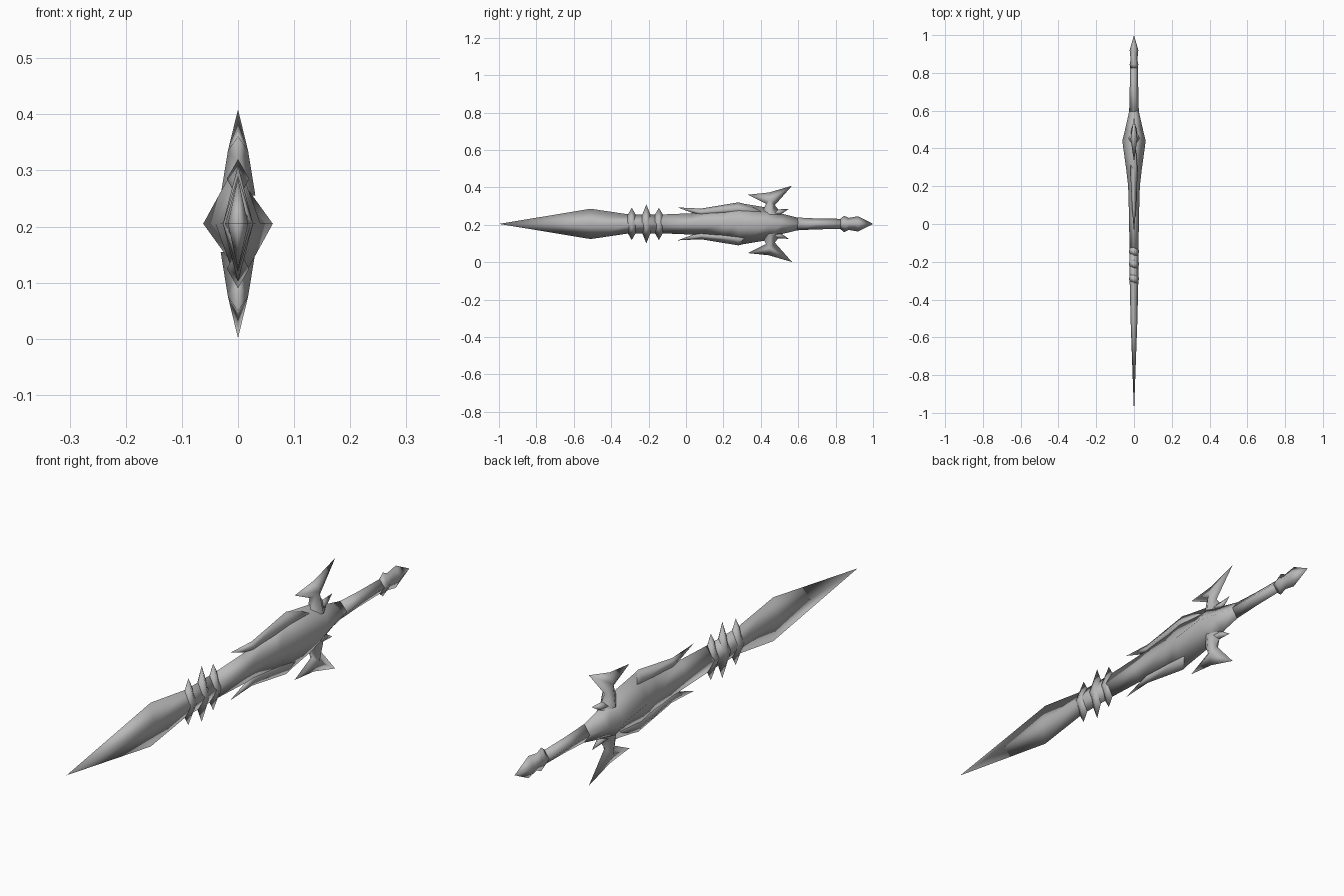
import bpy, bmesh

if "Cube" in bpy.data.objects:
    bpy.data.objects.remove(bpy.data.objects["Cube"])

ZC = 0.205  # height of the long axis

steel = bpy.data.materials.new("grey steel")
steel.use_nodes = True
grey = (0.48, 0.48, 0.48, 1)
steel.diffuse_color = grey
steel.node_tree.nodes["Principled BSDF"].inputs["Base Color"].default_value = grey


def finish(name, bm):
    bmesh.ops.recalc_face_normals(bm, faces=bm.faces)
    for f in bm.faces:
        f.smooth = True
    me = bpy.data.meshes.new(name)
    bm.to_mesh(me)
    bm.free()
    me.materials.append(steel)
    ob = bpy.data.objects.new(name, me)
    bpy.context.collection.objects.link(ob)
    return ob


def loft(name, sections, sign=1):
    """Diamond sections (y, half x, half z, z offset); zero size makes a point."""
    bm = bmesh.new()
    rings = []
    for y, hx, hz, oz in sections:
        c = ZC + sign * oz
        if hx == 0 and hz == 0:
            rings.append([bm.verts.new((0, y, c))] * 4)
        else:
            rings.append([bm.verts.new(p) for p in
                          ((hx, y, c), (0, y, c + hz), (-hx, y, c), (0, y, c - hz))])
    for a, b in zip(rings, rings[1:]):
        for i in range(4):
            j = (i + 1) % 4
            bm.faces.new(list(dict.fromkeys((a[i], a[j], b[j], b[i]))))
    for r in (rings[0], rings[-1]):
        if r[0] is not r[1]:
            bm.faces.new(r)
    return finish(name, bm)


def axis(points):
    return [(y, hx, hz, 0) for y, hx, hz in points]


# Spear-shaped blade and shaft
loft("blade", axis([(-1, 0, 0), (-0.51, 0.018, 0.081), (-0.30, 0.023, 0.05),
                    (-0.12, 0.024, 0.05)]))

# Three sharp collars
for i, (y, h) in enumerate(((-0.29, 0.086), (-0.212, 0.104), (-0.145, 0.086))):
    loft(f"collar_{i + 1}", axis([(y - 0.024, 0.021, 0.045), (y, 0.027, h),
                                  (y + 0.024, 0.021, 0.045)]))

# Swelling body of the guard
loft("guard_body", axis([(-0.14, 0.024, 0.05), (0.03, 0.026, 0.057), (0.20, 0.031, 0.088),
                         (0.28, 0.04, 0.113), (0.44, 0.062, 0.086), (0.51, 0.045, 0.055),
                         (0.60, 0.025, 0.033)]))

# Grip
loft("grip", axis([(0.58, 0.026, 0.035), (0.70, 0.023, 0.029), (0.85, 0.02, 0.027)]))

# Pommel with a small collar and a pointed end
loft("pommel", axis([(0.825, 0.02, 0.027), (0.845, 0.023, 0.044), (0.87, 0.018, 0.032),
                     (0.92, 0.023, 0.041), (1, 0, 0)]))


def hook(name, sign):
    """Two-pointed barb: flat outline with a raised ridge on both sides."""
    outline = [(0.40, 0.05), (0.428, 0.108), (0.33, 0.156), (0.444, 0.168),
               (0.567, 0.204), (0.475, 0.10), (0.515, 0.05)]
    bm = bmesh.new()
    rim = [bm.verts.new((0, y, ZC + sign * z)) for y, z in outline]
    for s in (1, -1):
        peak = bm.verts.new((s * 0.018, 0.45, ZC + sign * 0.13))
        root = bm.verts.new((s * 0.031, 0.455, ZC + sign * 0.05))
        for a, b in zip(rim[1:5], rim[2:6]):
            bm.faces.new((a, b, peak))
        bm.faces.new((rim[0], rim[1], peak, root))
        bm.faces.new((rim[5], rim[6], root, peak))
    return finish(name, bm)


# Upper and lower barbs, fins and small spikes
for side, s in (("upper", 1), ("lower", -1)):
    hook(f"{side}_hook", s)
    loft(f"{side}_fin", [(-0.045, 0, 0, 0.088), (0.08, 0.01, 0.02, 0.062),
                         (0.28, 0.02, 0.035, 0.08), (0.40, 0.01, 0.02, 0.065)], s)
    loft(f"{side}_small_spike", [(0.44, 0.02, 0.025, 0.055), (0.50, 0.014, 0.016, 0.062),
                                 (0.55, 0, 0, 0.08)], s)
